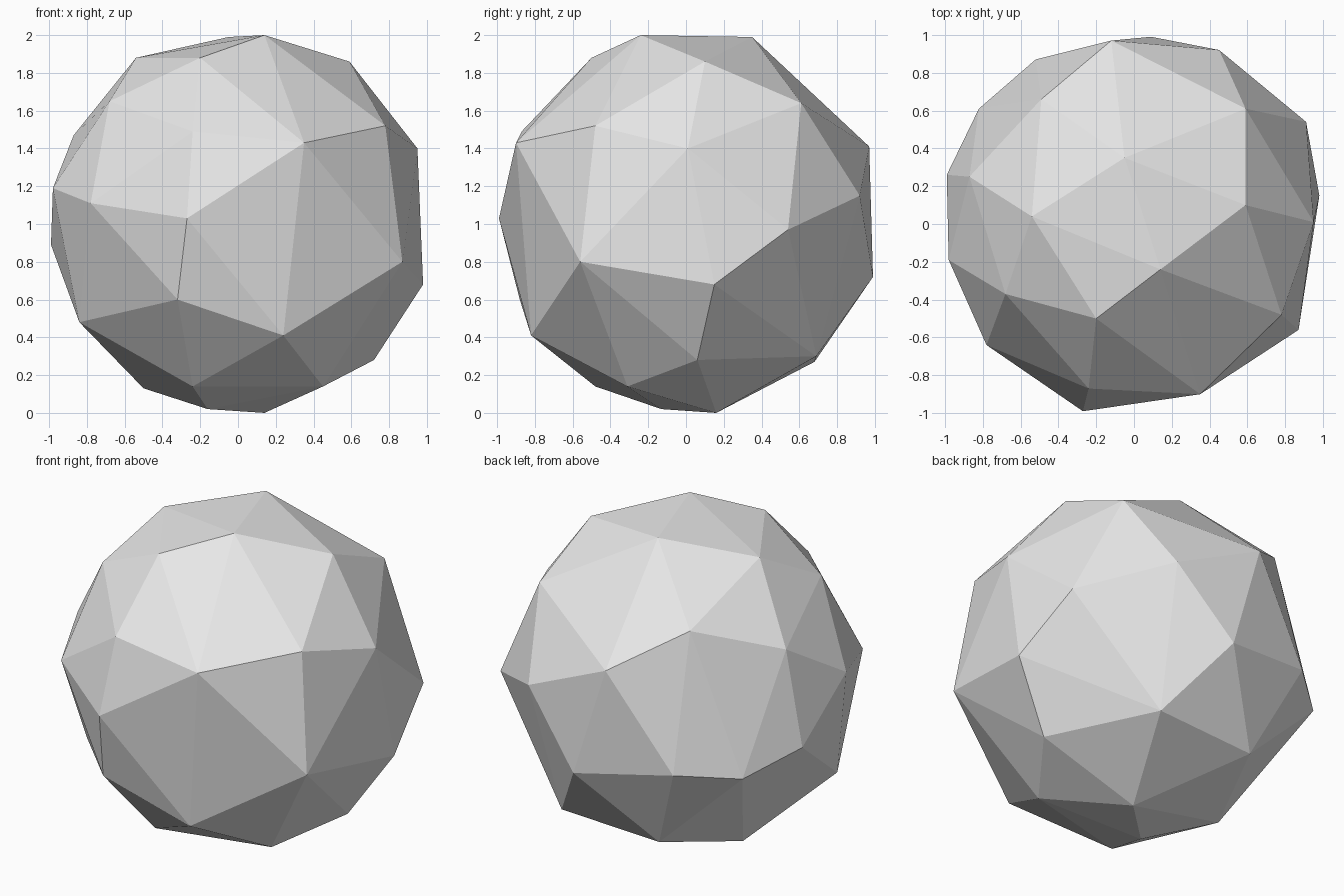
import bpy
import bmesh
from mathutils import Vector

# Remove the default object only
default_object = bpy.data.objects.get("Cube")
if default_object:
    bpy.data.objects.remove(default_object, do_unlink=True)

CENTRE = Vector((0, 0, 1))
UNIT = 0.01

# Corner points of the faceted stone, as offsets from its centre in hundredths,
# grouped into bands from the crown down to the base
corner_bands = {
    "crown": [(14, -24, 100), (-5, 35, 99), (-20, -50, 88),
              (-54, 4, 88), (59, 10, 86)],
    "shoulder": [(-68, -37, 65), (59, 61, 64), (-49, 66, 64),
                 (78, -48, 52), (-24, -87, 49), (-87, 25, 47),
                 (35, -90, 43), (-12, 97, 41), (95, 1, 40)],
    "girdle": [(-98, -19, 19), (45, 92, 15), (-78, -64, 11),
               (-27, -99, 3), (91, 54, -3), (-99, 26, -11),
               (-52, 87, -18), (87, -56, -20), (-82, 61, -22),
               (9, 99, -28), (98, 15, -32)],
    "underside": [(-32, -88, -40), (-84, -30, -52), (24, -82, -59),
                  (38, 69, -70), (72, 6, -72), (-29, 68, -73)],
    "base": [(-24, -48, -86), (45, -31, -86), (-50, 15, -87),
             (-16, -13, -98), (14, 16, -100)],
}


def make_material(name, colour):
    """Create one flat, matte material."""
    material = bpy.data.materials.new(name)
    material.use_nodes = True
    material.diffuse_color = colour
    shader = material.node_tree.nodes["Principled BSDF"]
    shader.inputs["Base Color"].default_value = colour
    return material


def make_faceted_stone(name, bands, material):
    """Wrap flat triangular facets tightly around all the corner points."""
    bm = bmesh.new()
    for corners in bands.values():
        for corner in corners:
            bm.verts.new(CENTRE + Vector(corner) * UNIT)

    # Stretch a convex skin over the corners and drop anything left inside
    skin = bmesh.ops.convex_hull(bm, input=bm.verts[:])
    inside = [item for item in skin["geom_interior"]
              if isinstance(item, bmesh.types.BMVert)]
    bmesh.ops.delete(bm, geom=inside, context="VERTS")
    bmesh.ops.recalc_face_normals(bm, faces=bm.faces[:])
    for face in bm.faces:
        face.smooth = False

    mesh = bpy.data.meshes.new(name)
    bm.to_mesh(mesh)
    bm.free()
    mesh.materials.append(material)
    stone = bpy.data.objects.new(name, mesh)
    bpy.context.collection.objects.link(stone)
    return stone


# Single faceted stone in plain grey
stone_grey = make_material("light_grey", (0.8, 0.8, 0.8, 1))
make_faceted_stone("faceted_stone", corner_bands, stone_grey)
